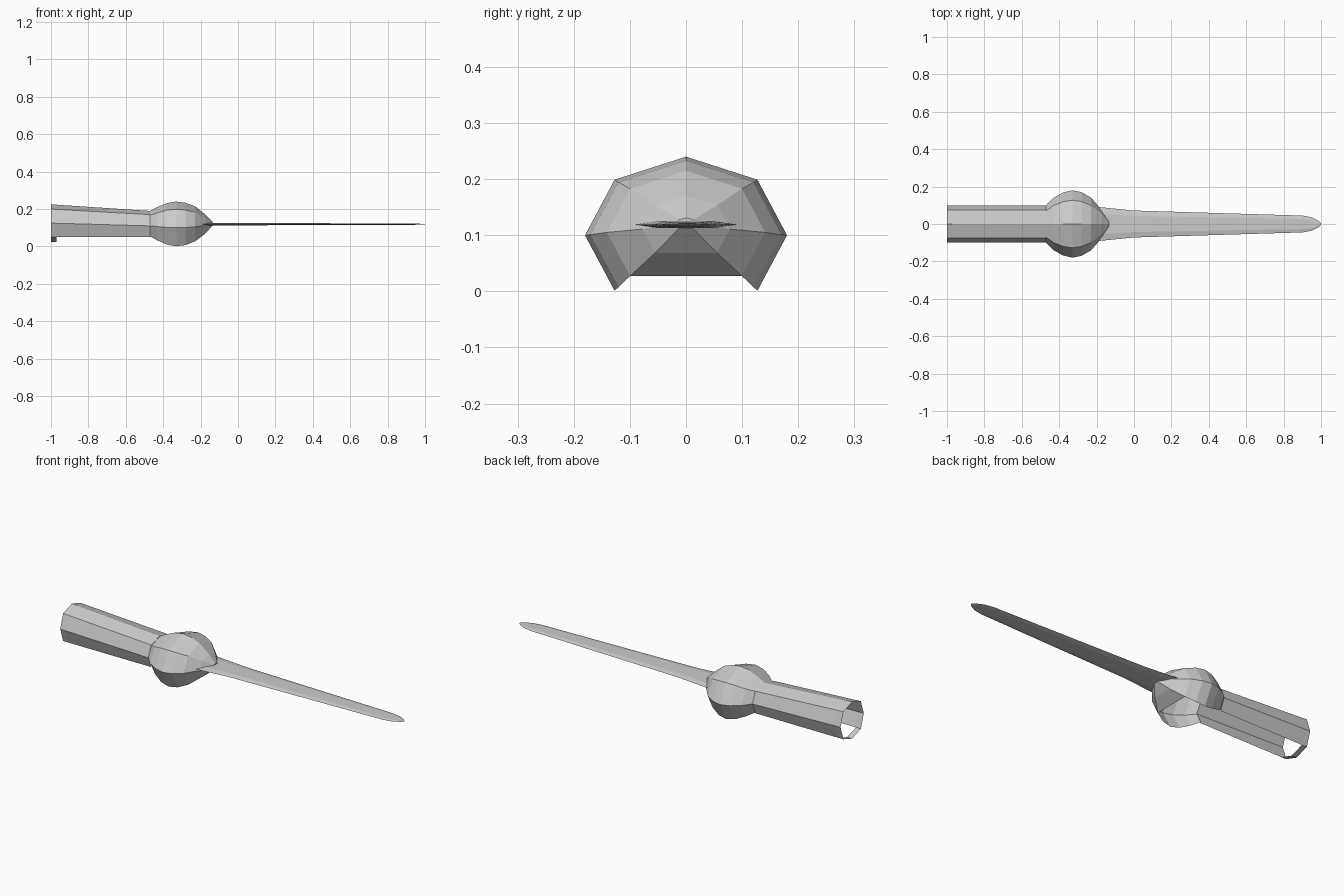
import bpy, bmesh, math

if "Cube" in bpy.data.objects:
    bpy.data.objects.remove(bpy.data.objects["Cube"])

# angles of the seven upper octagon corners (bottom corner left out: open underside)
ANG = [math.radians(-45 + 45 * i) for i in range(7)]


def make_object(name, bm):
    me = bpy.data.meshes.new(name)
    bm.to_mesh(me)
    bm.free()
    ob = bpy.data.objects.new(name, me)
    bpy.context.collection.objects.link(ob)
    return ob


def oct_ring(bm, x, cz, ry, rz, side=math.cos(math.pi / 4)):
    # side = relative offset of the diagonal corners
    pts = []
    for a in ANG:
        c, s = math.cos(a), math.sin(a)
        if abs(c) > 0.1 and abs(s) > 0.1:
            c, s = math.copysign(side, c), math.copysign(side, s)
        pts.append(bm.verts.new((x, ry * c, cz + rz * s)))
    return pts


def bridge(bm, a, b, closed=False):
    n = len(a)
    for i in range(n if closed else n - 1):
        j = (i + 1) % n
        bm.faces.new((a[i], a[j], b[j], b[i]))


# sleeve: octagonal tube, open at the end and along the underside
bm = bmesh.new()
sleeve = [oct_ring(bm, x, cz, 0.1, rz, 0.75) for x, cz, rz in
          ((-1, 0.125, 0.1), (-0.97, 0.124, 0.099), (-0.47, 0.11, 0.08))]
for a, b in zip(sleeve, sleeve[1:]):
    bridge(bm, a, b)
# narrow closing band under the cuff
low = [bm.verts.new((x, 0, 0.025)) for x in (-1, -0.97)]
for k in (6, 0):
    f = (sleeve[0][k], low[0], low[1], sleeve[1][k])
    bm.faces.new(f if k == 6 else f[::-1])
make_object("sleeve", bm)

# bulb: faceted guard, open below except near its front
bm = bmesh.new()
rings = [oct_ring(bm, *r) for r in (
    (-0.47, 0.11, 0.1, 0.08),
    (-0.43, 0.106, 0.14, 0.105),
    (-0.38, 0.102, 0.168, 0.13),
    (-0.33, 0.1, 0.18, 0.14),
    (-0.28, 0.101, 0.17, 0.132),
    (-0.23, 0.105, 0.141, 0.11),
    (-0.175, 0.111, 0.078, 0.06),
    (-0.135, 0.12, 0.018, 0.011))]
for k, (a, b) in enumerate(zip(rings, rings[1:])):
    bridge(bm, a, b, closed=k >= 5)
bm.faces.new(rings[-1])
make_object("hand_bulb", bm)

# blade: thin bevelled section tapering to a rounded point
bm = bmesh.new()
prev = None
for x, w, t in ((-0.2, 0.092, 0.006), (0.0, 0.072, 0.006), (0.5, 0.057, 0.005),
                (0.9, 0.045, 0.004), (0.95, 0.036, 0.003), (0.985, 0.018, 0.002),
                (1.0, 0.003, 0.001)):
    ring = [bm.verts.new((x, w * u, 0.119 + t * v)) for u, v in
            ((1, 0), (0.6, 1), (-0.6, 1), (-1, 0), (-0.6, -1), (0.6, -1))]
    if prev:
        bridge(bm, prev, ring, closed=True)
    else:
        bm.faces.new(ring[::-1])
    prev = ring
bm.faces.new(prev)
bmesh.ops.recalc_face_normals(bm, faces=bm.faces)
make_object("blade", bm)

# outward normals on the open shells
for name in ("sleeve", "hand_bulb"):
    me = bpy.data.objects[name].data
    bm = bmesh.new()
    bm.from_mesh(me)
    bmesh.ops.recalc_face_normals(bm, faces=bm.faces)
    top = max(bm.faces, key=lambda f: f.calc_center_median().z)
    if top.normal.z < 0:
        bmesh.ops.reverse_faces(bm, faces=bm.faces)
    bm.to_mesh(me)
    bm.free()
